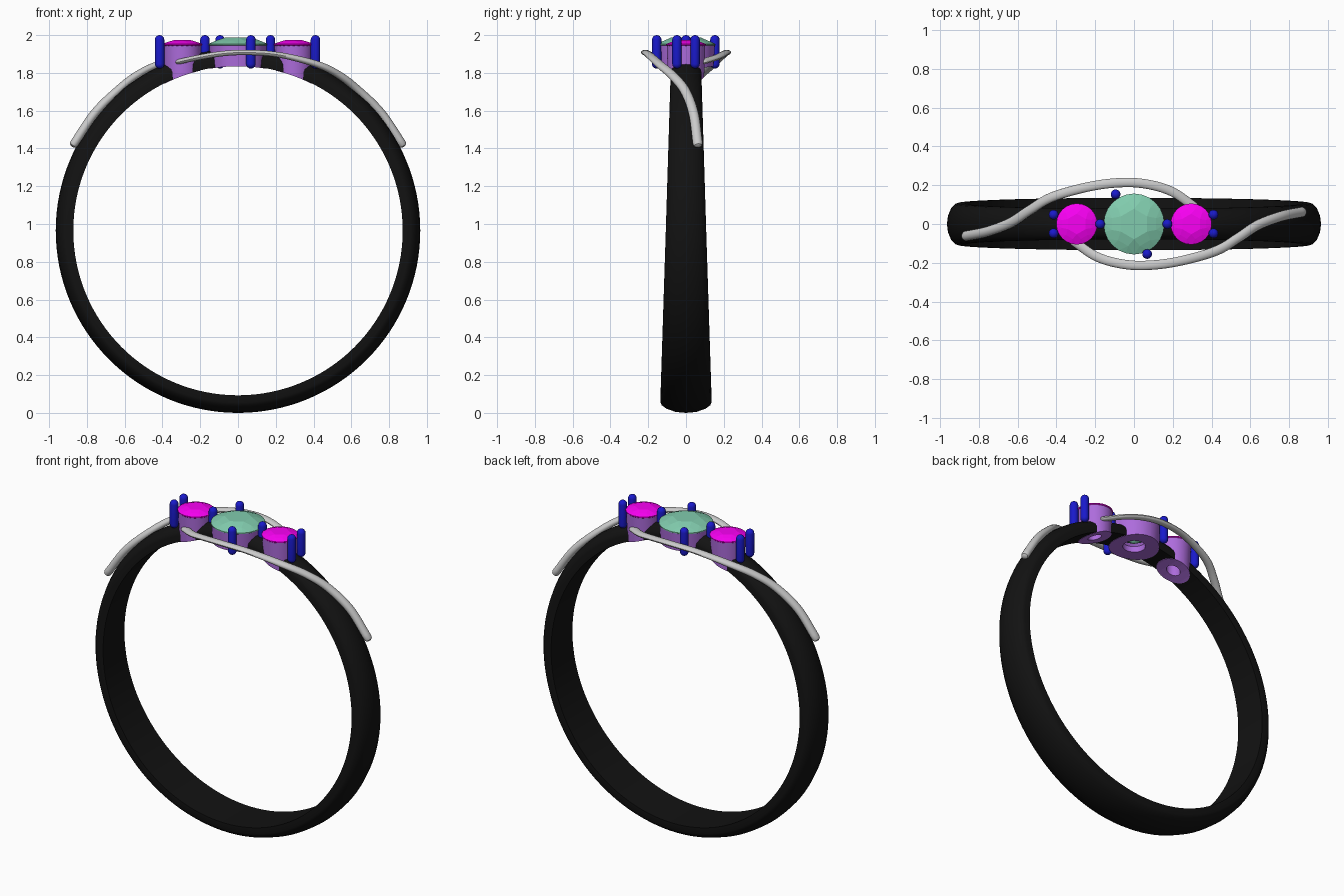
import bpy, bmesh, math
from mathutils import Vector

if "Cube" in bpy.data.objects:
    bpy.data.objects.remove(bpy.data.objects["Cube"])

CZ, R_IN, R_OUT = 0.965, 0.872, 0.965


def material(name, rgb):
    m = bpy.data.materials.new(name)
    m.diffuse_color = (*rgb, 1)
    m.use_nodes = True
    m.node_tree.nodes["Principled BSDF"].inputs["Base Color"].default_value = m.diffuse_color
    return m


BLACK = material("black", (0.006, 0.006, 0.006))
PURPLE = material("purple", (0.42, 0.15, 0.72))
GREEN = material("green", (0.22, 0.6, 0.42))
PINK = material("magenta", (0.95, 0.0, 0.9))
BLUE = material("blue", (0.01, 0.01, 0.6))


def loft(name, rings, mat=None, closed=False, smooth=True):
    """Skin a list of equal-length rings; cap the ends unless closed."""
    bm = bmesh.new()
    vs = [[bm.verts.new(p) for p in r] for r in rings]
    n = len(vs[0])
    pairs = list(zip(vs, vs[1:])) + ([(vs[-1], vs[0])] if closed else [])
    for a, b in pairs:
        for i in range(n):
            j = (i + 1) % n
            bm.faces.new((a[i], a[j], b[j], b[i]))
    if not closed:
        bm.faces.new(vs[0])
        bm.faces.new(vs[-1])
    bmesh.ops.recalc_face_normals(bm, faces=bm.faces)
    me = bpy.data.meshes.new(name)
    bm.to_mesh(me)
    bm.free()
    ob = bpy.data.objects.new(name, me)
    bpy.context.collection.objects.link(ob)
    if mat:
        me.materials.append(mat)
    if smooth:
        bpy.ops.object.select_all(action='DESELECT')
        ob.select_set(True)
        bpy.context.view_layer.objects.active = ob
        bpy.ops.object.shade_smooth_by_angle(angle=math.radians(35))
    return ob


def circle(x, y, z, r, n, phase=0.0):
    return [(x + r * math.cos(phase + 2 * math.pi * i / n),
             y + r * math.sin(phase + 2 * math.pi * i / n), z) for i in range(n)]


def lathe(name, x, y, profile, mat, n=48, closed=False):
    return loft(name, [circle(x, y, z, r, n) for r, z in profile], mat, closed)


def cut(ob, cutter):
    cutter.hide_render = True
    cutter.hide_set(True)
    m = ob.modifiers.new("cut", 'BOOLEAN')
    m.operation = 'DIFFERENCE'
    m.solver = 'EXACT'
    m.object = cutter


# Band: flat inside, domed outside, widening towards the bottom
rings = []
for k in range(128):
    a = 2 * math.pi * k / 128
    w = 0.107 - 0.028 * math.sin(a)
    sec = [(-w, R_IN), (w, R_IN), (w, 0.91), (0.95 * w, 0.925), (0.75 * w, 0.944),
           (0.4 * w, 0.96), (0, R_OUT), (-0.4 * w, 0.96), (-0.75 * w, 0.944),
           (-0.95 * w, 0.925), (-w, 0.91)]
    rings.append([(r * math.cos(a), y, CZ + r * math.sin(a)) for y, r in sec])
band = loft("band", rings, BLACK, closed=True)

# Finger hole used to trim the settings flush with the band
finger = loft("finger_cutter", [[(0.870 * math.cos(t), y, CZ + 0.870 * math.sin(t))
              for t in [2 * math.pi * i / 128 for i in range(128)]] for y in (-0.5, 0.5)],
              smooth=False)


# Settings: tapered cups with a conical seat and a through hole
def setting(name, x, r0, r1, hole, rcut):
    cup = lathe(name, x, 0, [(r0, 1.70), (r1, 1.95), (r1 - 0.008, 1.95),
                             (hole, 1.87), (hole, 1.70)], PURPLE, closed=True)
    cut(cup, finger)
    cut(band, lathe(name + "_cutter", x, 0, [(rcut, 1.6), (rcut, 2.1)], None))


# Gems: faceted, hexagonal symmetry
def gem(name, x, r, girdle, top, culet, mat):
    bm = bmesh.new()
    spots = [circle(x, 0, culet, 0.06 * r, 6),
             circle(x, 0, girdle - 0.006, r, 24), circle(x, 0, girdle, r, 24),
             circle(x, 0, girdle + 0.55 * (top - girdle), 0.75 * r, 12, math.pi / 12),
             circle(x, 0, top, 0.5 * r, 6, math.pi / 6)]
    for p in sum(spots, []):
        bm.verts.new(p)
    bmesh.ops.convex_hull(bm, input=bm.verts)
    me = bpy.data.meshes.new(name)
    bm.to_mesh(me)
    bm.free()
    me.materials.append(mat)
    bpy.context.collection.objects.link(bpy.data.objects.new(name, me))


setting("centre_setting", 0, 0.138, 0.153, 0.065, 0.11)
gem("centre_gem", 0, 0.157, 1.953, 1.987, 1.855, GREEN)
for side, s in (("left", -1), ("right", 1)):
    setting(side + "_setting", s * 0.295, 0.093, 0.102, 0.04, 0.072)
    gem(side + "_gem", s * 0.295, 0.106, 1.953, 1.973, 1.86, PINK)

# Prongs: round-ended pins
spots = [(-0.415, 0.048), (-0.415, -0.048), (0.41, 0.048), (0.41, -0.048),
         (-0.175, 0), (0.172, 0), (-0.095, 0.153), (0.068, -0.155)]
arc = [(0.025 * math.cos(t), 0.025 * math.sin(t))
       for t in [math.pi / 2 * i / 5 * 0.96 for i in range(6)]]
for i, (x, y) in enumerate(spots):
    prof = [(r, 1.848 - h) for r, h in reversed(arc)] + [(r, 1.975 + h) for r, h in arc]
    lathe("prong_%d" % (i + 1), x, y, prof, BLUE, n=20)


# Wires: oval section swept along a smooth path, repeated by a half turn
def spline(pts, steps=8):
    p = [Vector(q) for q in pts]
    p = [2 * p[0] - p[1]] + p + [2 * p[-1] - p[-2]]
    out = []
    for i in range(1, len(p) - 2):
        a, b, c, d = p[i - 1:i + 3]
        for k in range(steps):
            t = k / steps
            out.append(0.5 * (2 * b + (c - a) * t + (2 * a - 5 * b + 4 * c - d) * t * t
                              + (3 * b - a - 3 * c + d) * t ** 3))
    return out + [p[-2]]


path = spline([(-0.31, -0.09, 1.86), (-0.2, -0.165, 1.883), (-0.08, -0.203, 1.902),
               (0.05, -0.214, 1.908), (0.22, -0.195, 1.895), (0.42, -0.14, 1.845),
               (0.54, -0.07, 1.785), (0.64, -0.005, 1.705), (0.76, 0.04, 1.585),
               (0.868, 0.062, 1.425)])
for name, s in (("front_wire", 1), ("back_wire", -1)):
    rings = []
    last = len(path) - 1
    for i, p in enumerate(path):
        t = (path[min(i + 1, last)] - path[max(i - 1, 0)]).normalized()
        out = Vector((p.x, 0, p.z - CZ)).normalized()
        wide = t.cross(out).normalized()
        up = wide.cross(t)
        grow = max(0, min(1, (p.x - 0.2) / 0.5))
        ends = [(0, 1)]
        if i == 0:
            ends = [(-0.018, 0.4), (-0.012, 0.8), (0, 1)]
        elif i == last:
            ends = [(0, 1), (0.012, 0.8), (0.018, 0.4)]
        for off, k in ends:
            a, b = (0.024 + 0.002 * grow) * k, (0.014 + 0.009 * grow) * k
            ring = [p + t * off + wide * a * math.cos(u) + up * b * math.sin(u)
                    for u in [2 * math.pi * j / 16 for j in range(16)]]
            rings.append([(s * q.x, s * q.y, q.z) for q in ring])
    loft(name, rings)
